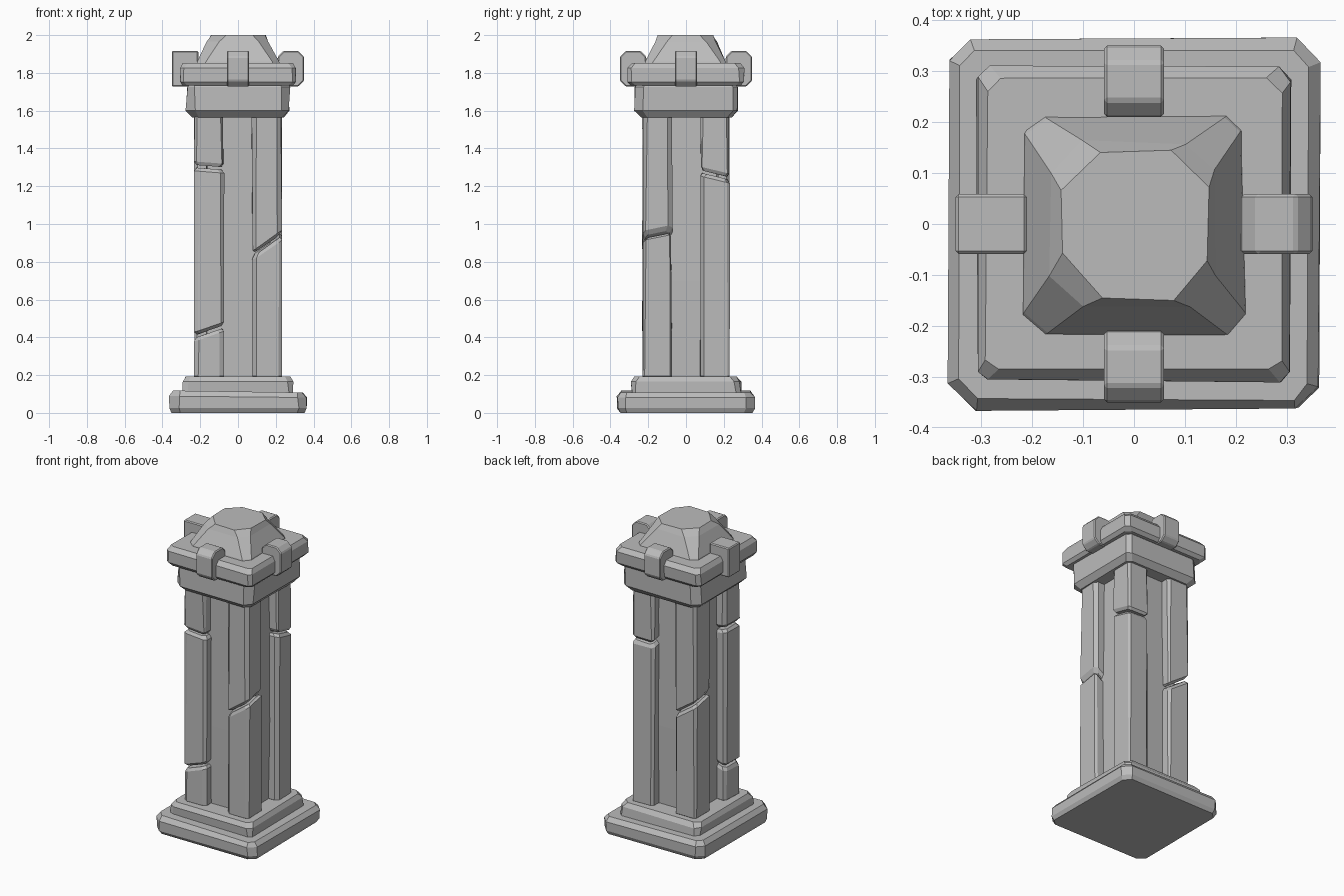
import bpy, bmesh, random

random.seed(4)
if "Cube" in bpy.data.objects:
    bpy.data.objects.remove(bpy.data.objects["Cube"])

stone = bpy.data.materials.new("grey stone")
stone.use_nodes = True
GREY = (0.5, 0.5, 0.5, 1)
stone.diffuse_color = GREY
stone.node_tree.nodes["Principled BSDF"].inputs["Base Color"].default_value = GREY


def finish(bm, name):
    """Turn a bmesh into a flat shaded stone object."""
    bmesh.ops.recalc_face_normals(bm, faces=bm.faces)
    mesh = bpy.data.meshes.new(name)
    bm.to_mesh(mesh)
    bm.free()
    mesh.materials.append(stone)
    obj = bpy.data.objects.new(name, mesh)
    bpy.context.collection.objects.link(obj)
    return obj


def carve(name, rings, centre=(0, 0), rough=0.006):
    """Loft square rings (half width, z, corner cut, x tilt, y tilt) into a block."""
    bm = bmesh.new()
    chips = [random.uniform(0.7, 1.3) for _ in range(4)]
    loops = []
    for half, z, cut, tilt_x, tilt_y in rings:
        loop = []
        for (sx, sy), chip, flip in zip(((1, 1), (-1, 1), (-1, -1), (1, -1)), chips, (0, 1, 0, 1)):
            c = cut * chip
            pair = [(sx * half, sy * (half - c)), (sx * (half - c), sy * half)]
            for x, y in (pair[::-1] if flip else pair):
                dz = tilt_x * x + tilt_y * y
                shift = [random.uniform(-rough, rough) for _ in range(2)]
                loop.append(bm.verts.new((centre[0] + x + shift[0], centre[1] + y + shift[1], z + dz)))
        loops.append(loop)
    for low, high in zip(loops, loops[1:]):
        for i in range(8):
            j = (i + 1) % 8
            bm.faces.new((low[i], low[j], high[j], high[i]))
    bm.faces.new(loops[0])
    bm.faces.new(loops[-1])
    return finish(bm, name)


# Stepped base
carve("base_slab", [(0.35, 0, 0.05, 0, 0), (0.363, 0.025, 0.055, 0, 0),
                    (0.363, 0.085, 0.055, -0.01, 0), (0.343, 0.113, 0.04, -0.015, 0)], rough=0.004)
carve("base_step", [(0.29, 0.1, 0.02, 0, 0), (0.287, 0.165, 0.025, 0, 0),
                    (0.272, 0.193, 0.03, 0, 0)])

# Recessed core between the corner shafts
carve("shaft_core", [(0.165, 0.15, 0.01, 0, 0), (0.172, 0.7, 0.01, 0, 0),
                     (0.168, 1.6, 0.01, 0, 0)], rough=0.004)


def corner_shaft(name, sx, sy, cracks):
    """Stack of cracked blocks; each crack is (z, x tilt, y tilt)."""
    half, lip, gap = 0.077, 0.018, 0.007
    ends = [(0.17, 0, 0)] + cracks + [(1.6, 0, 0)]
    for n, ((z0, ax, ay), (z1, bx, by)) in enumerate(zip(ends, ends[1:])):
        rings = [(half - 0.012, z0 + gap, 0.015, ax, ay),
                 (half, z0 + gap + lip, 0.015, ax, ay),
                 (half, z1 - gap - lip, 0.018, bx, by),
                 (half - 0.012, z1 - gap, 0.018, bx, by)]
        carve(f"{name}_block_{n + 1}", rings, (sx * 0.153, sy * 0.153), rough=0.004)


corner_shaft("front_right_shaft", -1, -1, [(0.43, 0.35, 0), (1.3, -0.08, 0)])
corner_shaft("front_left_shaft", 1, -1, [(0.9, 0.7, 0.2)])
corner_shaft("back_left_shaft", 1, 1, [(1.26, 0, -0.25)])
corner_shaft("back_right_shaft", -1, 1, [(0.9, -0.7, -0.2)])

# Capital, rim and domed cap
carve("capital", [(0.24, 1.565, 0.03, 0, 0), (0.272, 1.6, 0.035, 0, 0),
                  (0.272, 1.725, 0.035, 0, 0), (0.255, 1.75, 0.03, 0, 0)])
carve("rim_slab", [(0.29, 1.732, 0.03, 0, 0), (0.308, 1.752, 0.025, 0, 0),
                   (0.308, 1.825, 0.025, 0, 0), (0.288, 1.853, 0.03, 0, 0)], rough=0.004)
carve("domed_cap", [(0.222, 1.82, 0.022, 0, 0), (0.212, 1.86, 0.03, 0, 0),
                    (0.162, 1.965, 0.05, 0, 0), (0.145, 2.0, 0.065, 0, 0)])

# Clamps gripping the middle of each rim side
for name, dx, dy in (("front", 0, -1), ("back", 0, 1), ("left", 1, 0), ("right", -1, 0)):
    bm = bmesh.new()
    bmesh.ops.create_cube(bm, size=1)
    for v in bm.verts:
        along, side, up = v.co
        r, w = 0.28 + along * 0.14, side * 0.118
        v.co = (dx * r - dy * w, dy * r + dx * w, 1.822 + up * 0.19)
    # broad chamfers across the clamp, then a fine one on its sides
    across = [e for e in bm.edges
              if abs((e.verts[0].co - e.verts[1].co).normalized().dot((-dy, dx, 0))) > 0.9]
    bmesh.ops.bevel(bm, geom=across, offset=0.032, segments=1, affect="EDGES")
    bmesh.ops.bevel(bm, geom=list(bm.edges), offset=0.006, segments=1, affect="EDGES")
    finish(bm, f"{name}_clamp")
